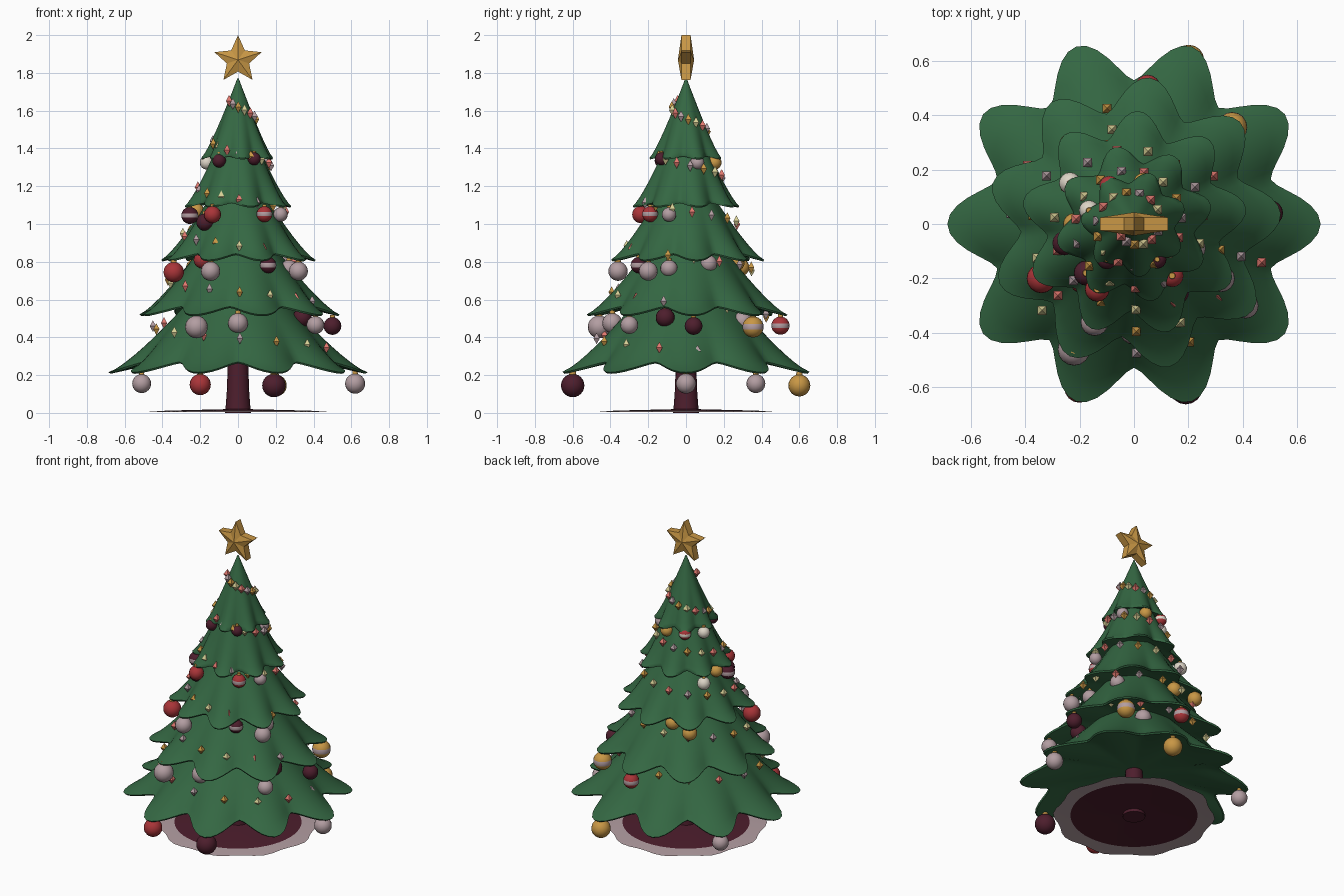
import bpy, bmesh, math
from mathutils import Matrix, Vector

if "Cube" in bpy.data.objects:
    bpy.data.objects.remove(bpy.data.objects["Cube"])


def material(name, rgb):
    m = bpy.data.materials.new(name)
    m.diffuse_color = (*rgb, 1)
    m.use_nodes = True
    m.node_tree.nodes["Principled BSDF"].inputs["Base Color"].default_value = m.diffuse_color
    return m


GREEN = material("pine green", (0.034, 0.135, 0.055))
MAROON = material("maroon", (0.075, 0.013, 0.026))
PALE = material("pale mauve", (0.45, 0.34, 0.36))
RED = material("red", (0.40, 0.035, 0.04))
GOLD = material("gold", (0.58, 0.31, 0.06))
CREAM = material("cream white", (0.72, 0.66, 0.57))
SALMON = material("salmon", (0.76, 0.19, 0.16))
LEMON = material("pale lemon", (0.68, 0.62, 0.30))


def finish(bm, name, mats, smooth=None, recalc=True):
    if recalc:
        bmesh.ops.recalc_face_normals(bm, faces=bm.faces)
    mesh = bpy.data.meshes.new(name)
    bm.to_mesh(mesh)
    bm.free()
    for m in mats:
        mesh.materials.append(m)
    ob = bpy.data.objects.new(name, mesh)
    bpy.context.collection.objects.link(ob)
    if smooth:
        bpy.ops.object.select_all(action='DESELECT')
        ob.select_set(True)
        bpy.context.view_layer.objects.active = ob
        bpy.ops.object.shade_smooth_by_angle(angle=math.radians(smooth))
    return ob


def skin(bm, rings, caps=True):
    """Bridge rings of points; returns the faces of each band."""
    vs = [[bm.verts.new(p) for p in ring] for ring in rings]
    n = len(vs[0])
    bands = []
    for a, b in zip(vs, vs[1:]):
        bands.append([bm.faces.new((a[i], a[(i + 1) % n], b[(i + 1) % n], b[i])) for i in range(n)])
    if caps:
        bm.faces.new(vs[0])
        bm.faces.new(vs[-1])
    return bands


def circle(r, z, n, phase=0):
    return [(r * math.cos(i * math.tau / n + phase), r * math.sin(i * math.tau / n + phase), z)
            for i in range(n)]


# Branch tiers: scalloped skirts with drooping tips
def tier(name, R, zb, rt, zt, lobes, phase, p):
    n = lobes * 12
    ph = math.radians(phase)

    def ring(t, shrink=1.0, lift=0.0):
        w = t ** 1.6
        pts = []
        for i in range(n):
            a = i * math.tau / n
            valley = 1 - (0.5 + 0.5 * math.cos(lobes * a)) ** 0.8
            r = (rt + (R - rt) * t) * (1 - 0.23 * w * valley) * shrink
            z = zt - (zt - zb) * (1 - (1 - t) ** p) + 0.08 * R * w * valley + lift
            pts.append((r * math.cos(a + ph), r * math.sin(a + ph), z))
        return pts

    rings = [ring(t) for t in (0.02, 0.15, 0.3, 0.45, 0.6, 0.72, 0.83, 0.92, 1.0)]
    rings.append(ring(1.0, 0.985, -0.008))
    rings.append(ring(1.0, 0.8, 0.03 * R))
    rings.append(circle(0.42 * R, zb + 0.12 * R, n, ph))
    rings.append(circle(0.07 * R, zb + 0.14 * R, n, ph))
    bm = bmesh.new()
    skin(bm, rings)
    finish(bm, name, [GREEN], 50)


tier("tier_1", 0.685, 0.215, 0.20, 0.66, 10, 0, 1.25)
tier("tier_2", 0.54, 0.52, 0.14, 0.95, 9, 4, 1.25)
tier("tier_3", 0.415, 0.81, 0.10, 1.22, 9, 8, 1.25)
tier("tier_4", 0.29, 1.095, 0.07, 1.50, 8, 14, 1.25)
tier("tier_5", 0.195, 1.35, 0.0, 1.78, 7, 20, 1.2)

# Trunk
bm = bmesh.new()
skin(bm, [circle(0.068, 0, 16), circle(0.06, 0.1, 16), circle(0.05, 0.36, 16)])
finish(bm, "trunk", [MAROON], 40)

# Floor cloth: thin sheet with a pale scalloped border
bm = bmesh.new()
border = []
for i in range(50):
    a = i * math.tau / 50
    r = 0.472 + 0.013 * math.cos(10 * a)
    border.append((r * math.cos(a), r * math.sin(a), 0.005))
bands = skin(bm, [border, circle(0.38, 0.012, 50), circle(0.05, 0.02, 50)], caps=False)
for f in bands[0]:
    f.material_index = 1
finish(bm, "floor_cloth", [MAROON, PALE], 40, recalc=False)

# Star topper: bevelled five-point star
bm = bmesh.new()
cz = 1.869
front, back = [], []
for i in range(10):
    r = 0.131 if i % 2 == 0 else 0.062
    a = math.pi / 2 + i * math.pi / 5
    x, z = r * math.cos(a), cz + r * math.sin(a)
    front.append(bm.verts.new((x, -0.024, z)))
    back.append(bm.verts.new((x, 0.024, z)))
fc, bc = bm.verts.new((0, -0.043, cz)), bm.verts.new((0, 0.043, cz))
for i in range(10):
    j = (i + 1) % 10
    bm.faces.new((front[i], front[j], fc))
    bm.faces.new((back[j], back[i], bc))
    bm.faces.new((front[j], front[i], back[i], back[j]))
finish(bm, "star_topper", [GOLD])


# Hanging baubles, optionally with an equator band, each with a gold cap
def bauble(i, x, y, z, r, mat, band=None):
    bm = bmesh.new()
    bmesh.ops.create_uvsphere(bm, u_segments=16, v_segments=12, radius=r)
    for f in bm.faces:
        if band and abs(f.calc_center_median().z) < 0.2 * r:
            f.material_index = 1
    old = set(bm.faces)
    bmesh.ops.create_cone(bm, cap_ends=True, segments=10, radius1=0.3 * r, radius2=0.26 * r,
                          depth=0.3 * r, matrix=Matrix.Translation((0, 0, 1.1 * r)))
    for f in bm.faces:
        if f not in old:
            f.material_index = 2
    bm.transform(Matrix.Translation((x, y, z)))
    finish(bm, f"bauble_{i}", [mat, band or mat, GOLD], 40)


BAUBLES = [
    (0.62, 0.0, 0.155, 0.053, PALE), (0.19, -0.60, 0.145, 0.062, MAROON),
    (-0.20, -0.60, 0.15, 0.056, RED), (-0.51, 0.37, 0.155, 0.05, PALE),
    (0.20, 0.60, 0.145, 0.058, GOLD),
    (-0.22, -0.46, 0.455, 0.06, PALE), (0.0, -0.39, 0.475, 0.053, PALE),
    (0.41, -0.30, 0.465, 0.047, PALE), (0.34, -0.11, 0.505, 0.05, MAROON),
    (0.50, 0.04, 0.46, 0.047, MAROON), (0.36, 0.355, 0.455, 0.056, GOLD, PALE),
    (0.05, 0.50, 0.462, 0.048, RED, PALE), (0.18, 0.30, 0.485, 0.05, PALE),
    (-0.34, -0.20, 0.745, 0.054, RED), (-0.145, -0.36, 0.75, 0.051, PALE),
    (-0.19, -0.21, 0.81, 0.045, RED), (0.16, -0.25, 0.782, 0.043, MAROON, PALE),
    (0.32, -0.20, 0.75, 0.05, PALE), (0.27, -0.09, 0.765, 0.045, PALE),
    (0.23, 0.12, 0.79, 0.045, PALE), (-0.23, 0.29, 0.77, 0.045, GOLD),
    (-0.09, 0.265, 0.795, 0.045, GOLD),
    (-0.255, -0.07, 1.045, 0.045, MAROON, PALE), (-0.22, 0.0, 1.07, 0.04, GOLD),
    (-0.175, -0.18, 1.01, 0.046, MAROON), (-0.135, -0.24, 1.05, 0.045, RED),
    (0.14, -0.19, 1.052, 0.042, RED, PALE), (0.225, -0.09, 1.05, 0.038, PALE),
    (-0.235, 0.15, 1.045, 0.04, CREAM),
    (-0.165, 0.05, 1.325, 0.037, CREAM), (-0.10, -0.13, 1.335, 0.036, MAROON),
    (0.085, -0.13, 1.345, 0.034, MAROON), (0.14, 0.06, 1.325, 0.037, PALE),
    (0.035, 0.15, 1.325, 0.038, GOLD), (-0.09, 0.14, 1.33, 0.037, RED, CREAM),
]
for i, b in enumerate(BAUBLES):
    bauble(i, *b)

# Spiral of small diamond lights
bm = bmesh.new()
N, PER_TURN = 82, 15
for k in range(N):
    turn = k / PER_TURN - 0.13
    a = math.radians(270) + turn * math.tau
    z = 1.62 - 0.245 * turn
    r = 0.075 + 0.325 * (1.62 - z)
    c = Vector((r * math.cos(a), r * math.sin(a), z))
    top, bot = bm.verts.new(c + Vector((0, 0, 0.031))), bm.verts.new(c - Vector((0, 0, 0.031)))
    mid = [bm.verts.new(c + Vector((sx * 0.0165, sy * 0.0165, 0)))
           for sx, sy in ((1, 1), (-1, 1), (-1, -1), (1, -1))]
    for i in range(4):
        for f in (bm.faces.new((mid[i], mid[(i + 1) % 4], top)),
                  bm.faces.new((mid[(i + 1) % 4], mid[i], bot))):
            f.material_index = k % 4
finish(bm, "string_lights", [SALMON, PALE, GOLD, LEMON])
